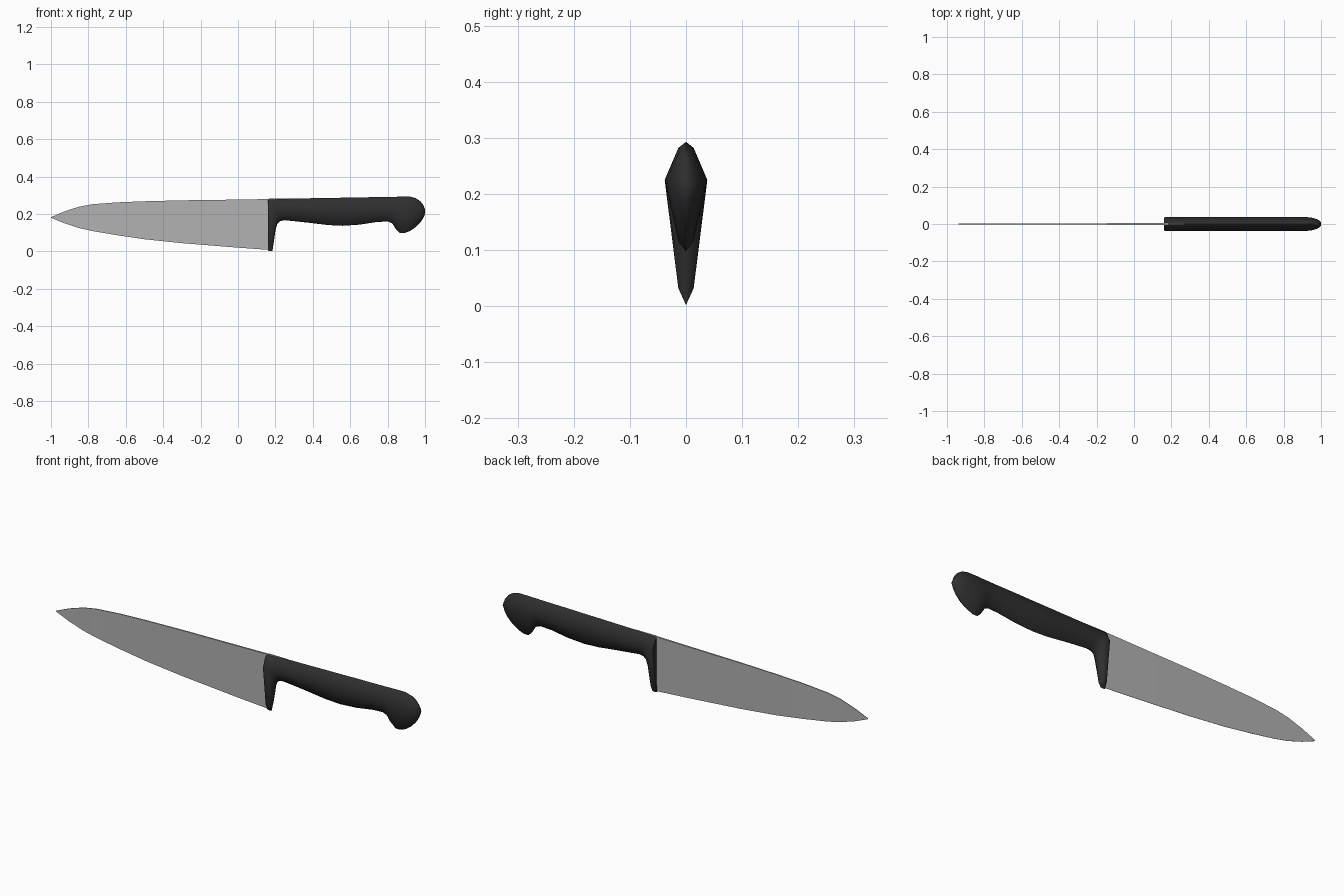
import bpy
import bmesh

cube = bpy.data.objects.get("Cube")
if cube:
    bpy.data.objects.remove(cube, do_unlink=True)


def make_material(name, colour, roughness):
    mat = bpy.data.materials.new(name)
    mat.use_nodes = True
    mat.diffuse_color = colour
    shader = mat.node_tree.nodes["Principled BSDF"]
    shader.inputs["Base Color"].default_value = colour
    shader.inputs["Roughness"].default_value = roughness
    return mat


def loft(name, rings, material, smooth_angle):
    """Join a row of equal-sized rings into one closed solid."""
    bm = bmesh.new()
    rows = [[bm.verts.new(co) for co in ring] for ring in rings]
    count = len(rows[0])
    for row, following in zip(rows, rows[1:]):
        for i in range(count):
            j = (i + 1) % count
            bm.faces.new((row[i], row[j], following[j], following[i]))
    bm.faces.new(rows[0])
    bm.faces.new(reversed(rows[-1]))
    bmesh.ops.recalc_face_normals(bm, faces=bm.faces)
    mesh = bpy.data.meshes.new(name)
    bm.to_mesh(mesh)
    bm.free()
    mesh.materials.append(material)
    obj = bpy.data.objects.new(name, mesh)
    bpy.context.collection.objects.link(obj)
    bpy.ops.object.select_all(action="DESELECT")
    obj.select_set(True)
    bpy.context.view_layer.objects.active = obj
    bpy.ops.object.shade_smooth_by_angle(angle=smooth_angle)
    return obj


def handle_ring(x, top, bottom, half_width):
    """Pointed oval section, widest above its middle."""
    widest = min(0.225, bottom + 0.6 * (top - bottom)) if x > 0.95 else 0.225
    shoulder = top - 0.16 * (top - widest)
    heel = bottom + 0.135 * (widest - bottom)
    narrow = 0.36 * half_width
    side = [(narrow, shoulder), (half_width, widest), (narrow, heel)]
    ring = [(0, top)] + side + [(0, bottom)]
    ring += [(-y, z) for y, z in reversed(side)]
    return [(x, y, z) for y, z in ring]


def blade_ring(x, top, bottom):
    """Wedge section, thick at the spine and keen at the edge."""
    spine = 0.0045 * min(1, 0.25 + (x + 1) * 0.75)
    edge = 0.0005
    return [(x, -spine, top), (x, spine, top), (x, edge, bottom), (x, -edge, bottom)]


black = make_material("black_plastic", (0.028, 0.028, 0.028, 1), 0.5)
steel = make_material("steel_grey", (0.45, 0.45, 0.45, 1), 0.4)

# Handle with bolster, grip and hooked pommel: x, top, bottom, half width
handle_stations = [
    (0.16, 0.278, 0.005, 0.033),
    (0.168, 0.28, 0.002, 0.038),
    (0.184, 0.28, 0.003, 0.038),
    (0.19, 0.28, 0.04, 0.038),
    (0.2, 0.28, 0.11, 0.038),
    (0.21, 0.281, 0.147, 0.038),
    (0.225, 0.281, 0.162, 0.038),
    (0.25, 0.282, 0.167, 0.038),
    (0.38, 0.284, 0.153, 0.038),
    (0.48, 0.286, 0.141, 0.038),
    (0.56, 0.287, 0.137, 0.038),
    (0.65, 0.289, 0.143, 0.038),
    (0.74, 0.29, 0.157, 0.038),
    (0.8, 0.291, 0.16, 0.038),
    (0.825, 0.292, 0.15, 0.038),
    (0.845, 0.292, 0.118, 0.038),
    (0.865, 0.293, 0.098, 0.038),
    (0.89, 0.293, 0.098, 0.038),
    (0.92, 0.293, 0.109, 0.037),
    (0.95, 0.285, 0.13, 0.034),
    (0.975, 0.268, 0.155, 0.027),
    (0.99, 0.25, 0.177, 0.02),
    (1.0, 0.225, 0.2, 0.01),
]
loft("handle", [handle_ring(*s) for s in handle_stations], black, 1.0)

# Blade, ending inside the bolster: x, spine height, edge height
blade_stations = [
    (-1.0, 0.183, 0.18),
    (-0.93, 0.213, 0.151),
    (-0.85, 0.239, 0.125),
    (-0.78, 0.252, 0.109),
    (-0.65, 0.262, 0.087),
    (-0.5, 0.268, 0.065),
    (-0.3, 0.273, 0.044),
    (0.0, 0.277, 0.02),
    (0.17, 0.28, 0.008),
]
loft("blade", [blade_ring(*s) for s in blade_stations], steel, 0.5)

# Tang showing as a narrow sliver along the top of the handle
tang_rings = []
for x, half, top in [(0.165, 0.0045, 0.2815), (0.28, 0.001, 0.283)]:
    low = top - 0.03
    tang_rings.append([(x, -half, top), (x, half, top), (x, half, low), (x, -half, low)])
loft("tang", tang_rings, steel, 0.5)
